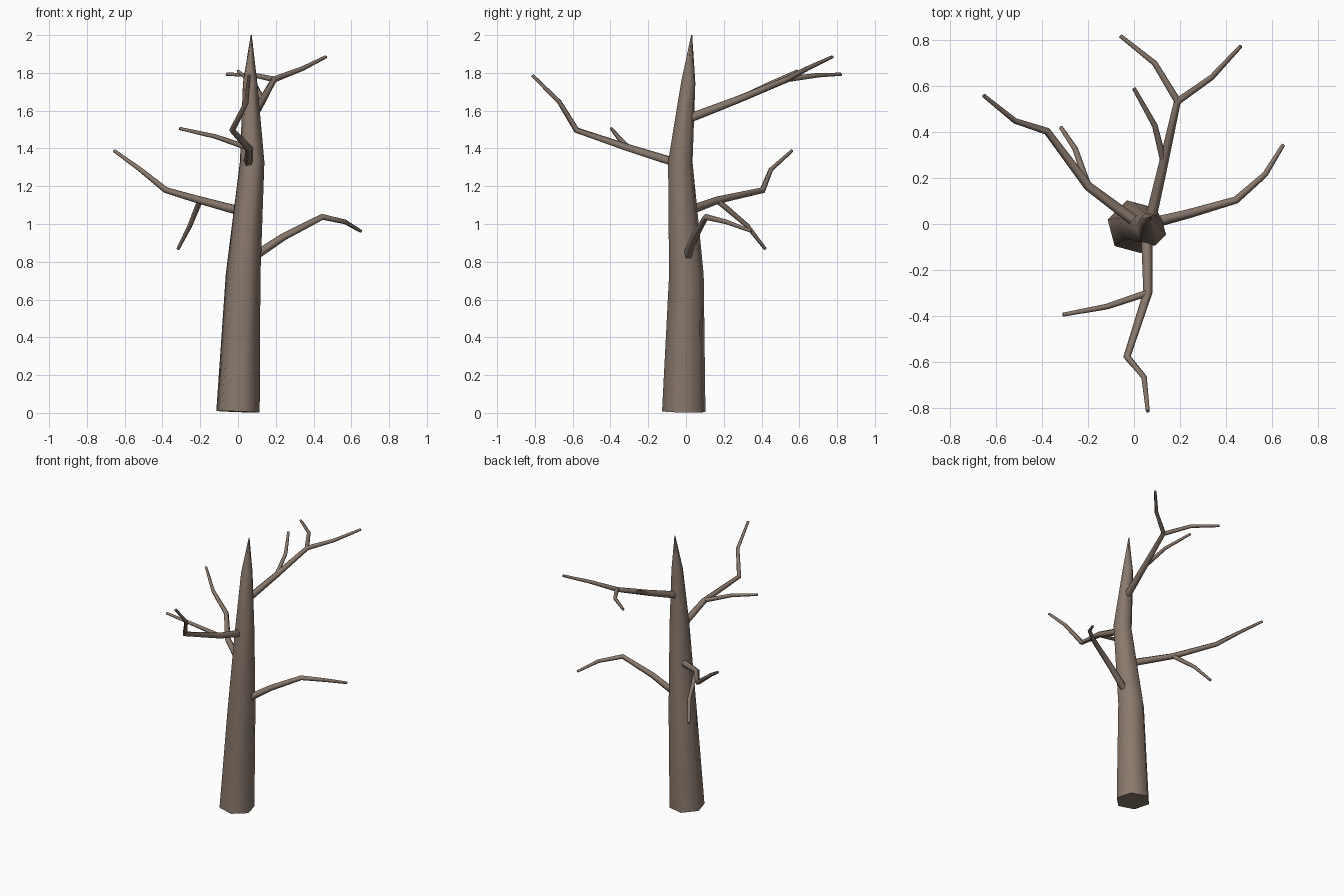
import bpy, bmesh, math
from mathutils import Vector

if "Cube" in bpy.data.objects:
    bpy.data.objects.remove(bpy.data.objects["Cube"])

bark = bpy.data.materials.new("bark")
bark.diffuse_color = (0.25, 0.19, 0.15, 1)
bark.use_nodes = True
bark.node_tree.nodes["Principled BSDF"].inputs["Base Color"].default_value = bark.diffuse_color


def limb(name, points, radii, sides, ref, phase=0.0):
    """Tapered tube through the points, with closed ends."""
    pts = [Vector(p) for p in points]
    ref = Vector(ref)
    bm = bmesh.new()
    rings = []
    for i, (p, r) in enumerate(zip(pts, radii)):
        t = Vector()
        if i > 0:
            t += (p - pts[i - 1]).normalized()
        if i < len(pts) - 1:
            t += (pts[i + 1] - p).normalized()
        t.normalize()
        u = (ref - t * ref.dot(t)).normalized()
        v = t.cross(u)
        ring = []
        for k in range(sides):
            a = phase + math.tau * k / sides
            ring.append(bm.verts.new(p + (u * math.cos(a) + v * math.sin(a)) * r))
        rings.append(ring)
    for a, b in zip(rings, rings[1:]):
        for k in range(sides):
            n = (k + 1) % sides
            bm.faces.new((a[k], a[n], b[n], b[k]))
    bm.faces.new(rings[0][::-1])
    bm.faces.new(rings[-1])
    mesh = bpy.data.meshes.new(name)
    bm.to_mesh(mesh)
    bm.free()
    mesh.materials.append(bark)
    ob = bpy.data.objects.new(name, mesh)
    bpy.context.collection.objects.link(ob)
    bpy.ops.object.select_all(action='DESELECT')
    ob.select_set(True)
    bpy.context.view_layer.objects.active = ob
    bpy.ops.object.shade_smooth_by_angle(angle=math.radians(75))
    return ob


# Trunk: six-sided, leaning and tapering to a point
limb("trunk",
     [(0, -0.012, 0.006), (0.027, 0.002, 0.73), (0.075, -0.03, 1.33),
      (0.064, 0.012, 1.75), (0.07, 0.03, 2.0)],
     [0.119, 0.095, 0.067, 0.039, 0.003], 6, (1, 0, 0), math.radians(45))

# Main branches
branches = {
    "right_branch": [(0.06, 0.0, 0.81), (0.24, 0.045, 0.93), (0.445, 0.105, 1.037),
                     (0.57, 0.215, 1.01), (0.65, 0.345, 0.962)],
    "left_branch": [(0.02, 0.0, 1.065), (-0.2, 0.165, 1.125), (-0.38, 0.405, 1.178),
                    (-0.52, 0.45, 1.29), (-0.655, 0.56, 1.388)],
    "front_branch": [(0.055, -0.03, 1.315), (0.06, -0.3, 1.4), (-0.03, -0.58, 1.495),
                     (0.045, -0.67, 1.645), (0.06, -0.815, 1.788)],
    "back_branch": [(0.07, 0.01, 1.555), (0.13, 0.27, 1.655), (0.19, 0.535, 1.765),
                    (0.34, 0.64, 1.822), (0.465, 0.775, 1.885)],
}
for name, path in branches.items():
    limb(name, path, [0.026, 0.021, 0.017, 0.013, 0.009], 5, (0, 0, 1))

# Twigs forking off the branches
twigs = {
    "left_twig": [(-0.2, 0.165, 1.125), (-0.255, 0.325, 0.99), (-0.318, 0.42, 0.868)],
    "front_twig": [(0.06, -0.3, 1.4), (-0.12, -0.36, 1.462), (-0.31, -0.395, 1.505)],
    "back_twig_low": [(0.13, 0.27, 1.655), (0.09, 0.43, 1.735), (0.0, 0.59, 1.81)],
    "back_twig_high": [(0.19, 0.535, 1.765), (0.09, 0.7, 1.787), (-0.06, 0.82, 1.792)],
}
for name, path in twigs.items():
    limb(name, path, [0.016, 0.013, 0.009], 5, (0, 0, 1))
